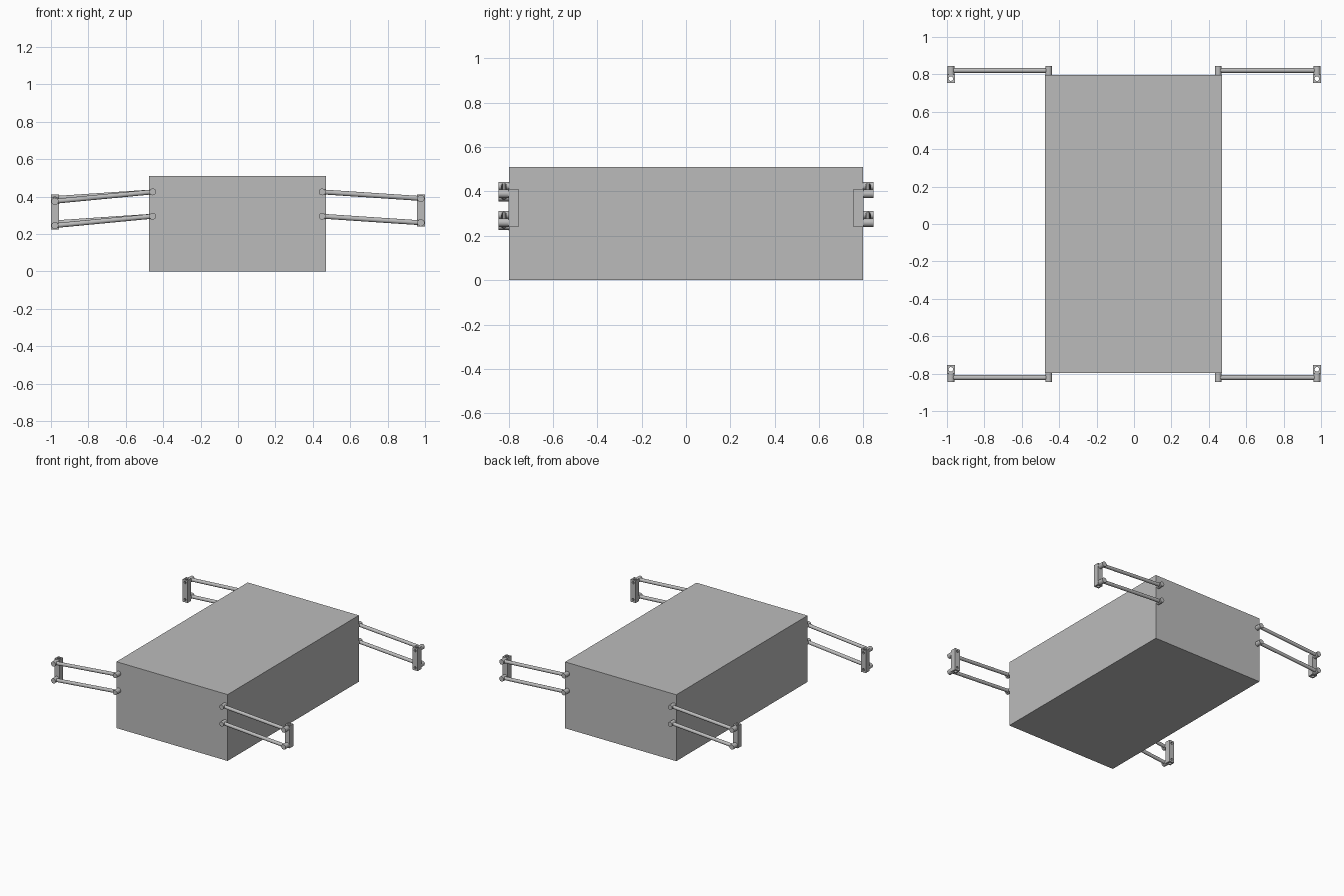
import bpy
import math
from mathutils import Vector

cube = bpy.data.objects.get("Cube")
if cube:
    bpy.data.objects.remove(cube)

GREY = (0.5, 0.5, 0.5, 1)
grey = bpy.data.materials.new("plain grey")
grey.use_nodes = True
grey.diffuse_color = GREY
grey.node_tree.nodes["Principled BSDF"].inputs["Base Color"].default_value = GREY

BODY_Y = 0.797       # half length of the body
ARM_Y = 0.821        # plane of the rods
END_Y = 0.844        # outer end of the bosses
PIVOT_Z = (0.425, 0.295)


def finish(obj, name, smooth=False):
    obj.name = name
    obj.data.materials.append(grey)
    if smooth:
        bpy.ops.object.shade_smooth_by_angle(angle=math.radians(35))
    return obj


def box(name, center, size):
    bpy.ops.mesh.primitive_cube_add(size=1, location=center)
    obj = bpy.context.object
    obj.scale = size
    bpy.ops.object.transform_apply(location=False, rotation=False, scale=True)
    return finish(obj, name)


def cylinder(name, start, end, radius):
    start, end = Vector(start), Vector(end)
    axis = end - start
    bpy.ops.mesh.primitive_cylinder_add(
        vertices=32, radius=radius, depth=axis.length, location=(start + end) / 2,
        rotation=axis.to_track_quat("Z", "Y").to_euler())
    return finish(bpy.context.object, name, True)


def drill(target, start, end, radius):
    cutter = cylinder("hole_cutter", start, end, radius)
    cutter.hide_render = True
    cutter.hide_set(True)
    mod = target.modifiers.new("hole", "BOOLEAN")
    mod.operation = "DIFFERENCE"
    mod.solver = "EXACT"
    mod.object = cutter


def arm(label, inner_x, outer_x, side, drop):
    """Parallel pair of rods carrying an upright; side is -1 at the front."""
    y_in, y_rod, y_out = side * BODY_Y, side * ARM_Y, side * END_Y
    mid_z = sum(PIVOT_Z) / 2 - drop

    # Upright with a vertical bore
    y_mid = side * 0.777
    upright = box(label + "_upright", (outer_x, y_mid, mid_z), (0.042, 0.044, 0.172))
    drill(upright, (outer_x, y_mid, mid_z - 0.2), (outer_x, y_mid, mid_z + 0.2), 0.012)

    for level, z in zip(("upper", "lower"), PIVOT_Z):
        name = label + "_" + level
        # Rod and its end bosses
        cylinder(name + "_rod", (inner_x, y_rod, z), (outer_x, y_rod, z - drop), 0.013)
        cylinder(name + "_inner_boss", (inner_x, y_in, z), (inner_x, y_out, z), 0.018)
        cylinder(name + "_outer_boss", (outer_x, y_in, z - drop),
                 (outer_x, y_out, z - drop), 0.019)
        # Pin hole in the inside face of the upright
        drill(upright, (outer_x, side * 0.7, z - drop),
              (outer_x, side * 0.79, z - drop), 0.009)


# Body
box("body", (-0.003, 0, 0.255), (0.945, 2 * BODY_Y, 0.51))

# Four swinging arms; the front right one hangs slightly lower
arm("front_left", 0.45, 0.978, -1, 0.035)
arm("back_left", 0.45, 0.978, 1, 0.035)
arm("front_right", -0.456, -0.979, -1, 0.05)
arm("back_right", -0.456, -0.979, 1, 0.035)
